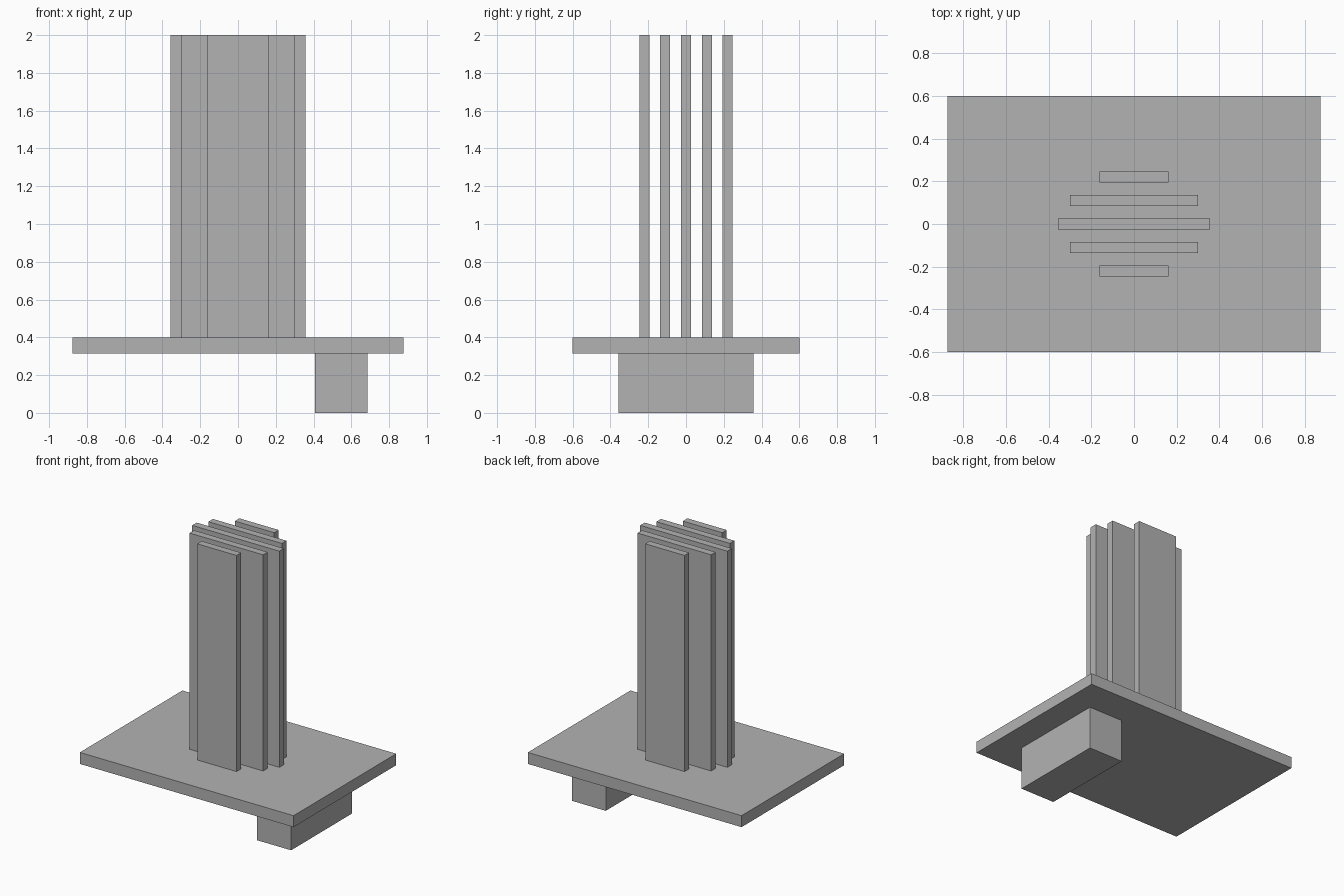
import bpy
import bmesh
from mathutils import Matrix, Vector

cube = bpy.data.objects.get("Cube")
if cube:
    bpy.data.objects.remove(cube, do_unlink=True)

grey = bpy.data.materials.new("plain grey")
grey.use_nodes = True
grey.diffuse_color = (0.45, 0.45, 0.45, 1)
grey.node_tree.nodes["Principled BSDF"].inputs["Base Color"].default_value = grey.diffuse_color


def box(name, size, base):
    """Add a box of the given size standing on the point base."""
    bm = bmesh.new()
    bmesh.ops.create_cube(bm, size=1, matrix=Matrix.Diagonal((*size, 1)))
    mesh = bpy.data.meshes.new(name)
    bm.to_mesh(mesh)
    bm.free()
    mesh.materials.append(grey)
    obj = bpy.data.objects.new(name, mesh)
    obj.location = Vector(base) + Vector((0, 0, size[2] / 2))
    bpy.context.collection.objects.link(obj)
    return obj


BLOCK_HEIGHT = 0.315
PLATE_TOP = 0.4
TOTAL_HEIGHT = 2.0

# Offset foot block and the wide base plate it carries
box("foot_block", (0.278, 0.714, BLOCK_HEIGHT), (0.546, 0, 0))
box("base_plate", (1.75, 1.2, PLATE_TOP - BLOCK_HEIGHT), (0, 0, BLOCK_HEIGHT))

# Five upright fins, widest in the middle
FIN_SPACING = 0.11
FIN_THICKNESS = 0.053
for i, width in enumerate((0.322, 0.602, 0.714, 0.602, 0.322)):
    box(f"fin_{i + 1}", (width, FIN_THICKNESS, TOTAL_HEIGHT - PLATE_TOP),
        (0, (i - 2) * FIN_SPACING, PLATE_TOP))
